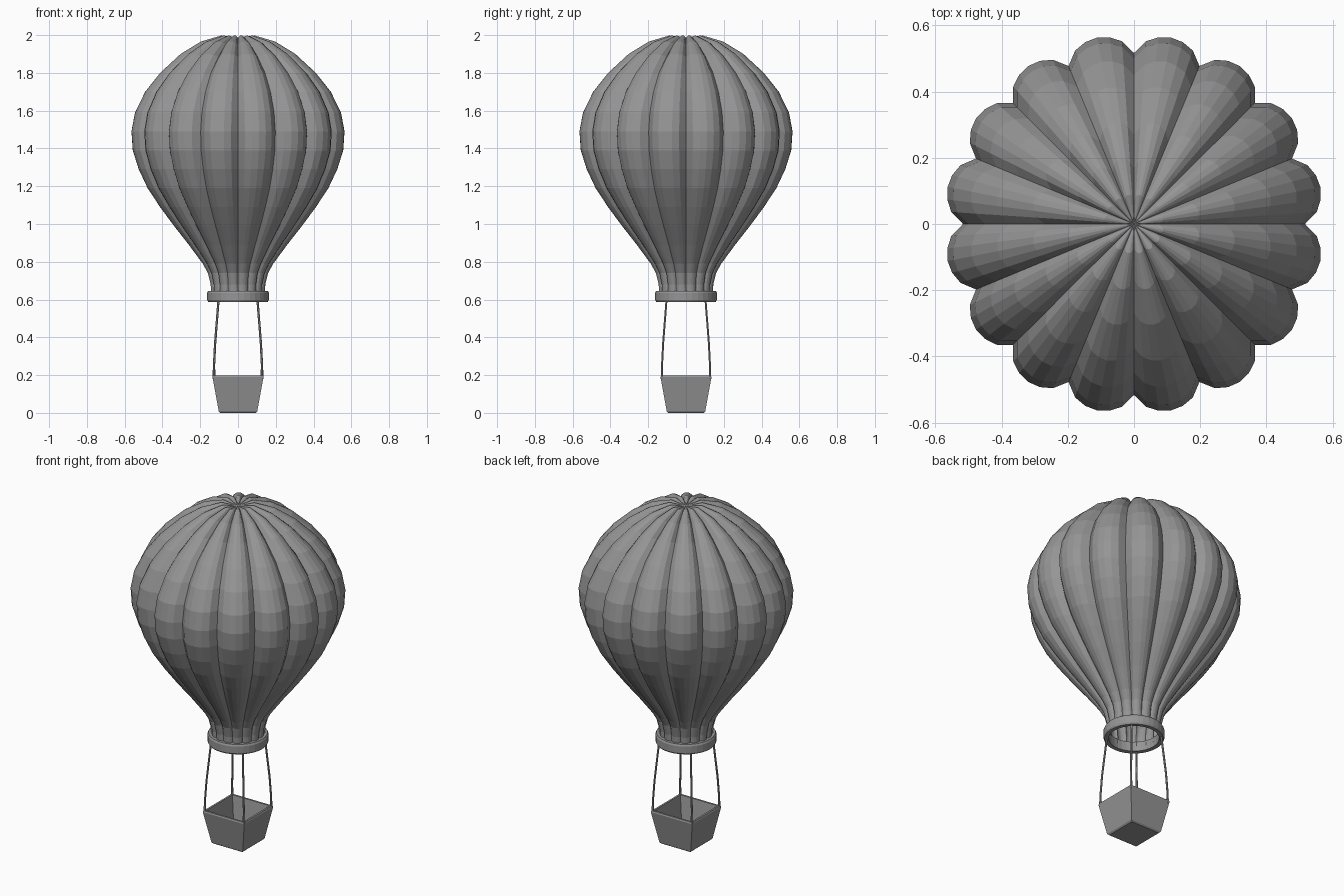
import bpy, bmesh, math
from mathutils import Vector

if "Cube" in bpy.data.objects:
    bpy.data.objects.remove(bpy.data.objects["Cube"])

GORES = 16
STEPS = 6          # facets across each gore

grey = bpy.data.materials.new("plain grey")
grey.use_nodes = True
GREY = (0.3, 0.3, 0.3, 1)
grey.diffuse_color = GREY
grey.node_tree.nodes["Principled BSDF"].inputs["Base Color"].default_value = GREY


def finish(name, bm):
    bmesh.ops.recalc_face_normals(bm, faces=bm.faces)
    mesh = bpy.data.meshes.new(name)
    bm.to_mesh(mesh)
    bm.free()
    mesh.materials.append(grey)
    obj = bpy.data.objects.new(name, mesh)
    bpy.context.collection.objects.link(obj)
    return obj


def bridge(bm, a, b):
    for i in range(len(a)):
        j = (i + 1) % len(a)
        bm.faces.new((a[i], a[j], b[j], b[i]))


def loft(bm, loops, closed=False):
    rings = [[bm.verts.new(p) for p in loop] for loop in loops]
    for a, b in zip(rings, rings[1:]):
        bridge(bm, a, b)
    if closed:
        bridge(bm, rings[-1], rings[0])
    return rings


# Envelope: crest radius, height, fold depth as a share of the radius
profile = [(.143, .62, .06), (.147, .68, .08), (.162, .74, .10), (.19, .79, .10),
           (.265, .89, .10), (.345, .99, .10), (.42, 1.09, .10), (.487, 1.19, .10),
           (.535, 1.29, .10), (.567, 1.39, .10), (.574, 1.49, .10), (.555, 1.59, .10),
           (.50, 1.70, .10), (.42, 1.80, .11), (.31, 1.90, .13), (.20, 1.966, .16),
           (.09, 1.998, .2)]


def envelope_loop(r, z, depth):
    count = GORES * STEPS
    pts = []
    for i in range(count):
        a = math.tau * i / count
        bulge = math.sin(math.pi * (i % STEPS) / STEPS) ** 0.65
        rad = r * (1 - depth * (1 - bulge))
        # creases sink below the crests near the crown
        sink = 0.014 * (1 - bulge) if z > 1.85 else 0
        pts.append((rad * math.cos(a), rad * math.sin(a), z - sink))
    return pts


bm = bmesh.new()
rings = loft(bm, [envelope_loop(*p) for p in profile])
crown = bm.verts.new((0, 0, 1.98))
top = rings[-1]
for i in range(len(top)):
    bm.faces.new((top[i], top[(i + 1) % len(top)], crown))
finish("envelope", bm)

# Mouth ring
ring_section = [(.135, .59), (.158, .588), (.163, .597), (.163, .636),
                (.158, .646), (.135, .646)]
bm = bmesh.new()
loft(bm, [[(r * math.cos(math.tau * i / 32), r * math.sin(math.tau * i / 32), z)
           for i in range(32)] for r, z in ring_section], closed=True)
finish("mouth_ring", bm)


# Basket: tapered open box with thick walls
def square(h, z):
    return [(sx * h, sy * h, z) for sx, sy in ((-1, -1), (1, -1), (1, 1), (-1, 1))]


bm = bmesh.new()
rings = loft(bm, [square(.094, 0), square(.102, .008), square(.135, .19),
                  square(.132, .198), square(.121, .198), square(.09, .02)])
bm.faces.new(rings[0])
bm.faces.new(rings[-1])
finish("basket", bm)

# Ropes from the basket corners to the mouth ring
rope_path = [(.127, .18, .008), (.127, .25, .006), (.121, .37, .006), (.103, .60, .006)]
for side, sx in (("left", 1), ("right", -1)):
    for end, sy in (("front", -1), ("back", 1)):
        bm = bmesh.new()
        rings = loft(bm, [[Vector((sx * h + w * math.cos(math.tau * i / 6),
                                   sy * h + w * math.sin(math.tau * i / 6), z))
                           for i in range(6)] for h, z, w in rope_path])
        bm.faces.new(rings[0])
        bm.faces.new(rings[-1])
        finish(f"{end}_{side}_rope", bm)
